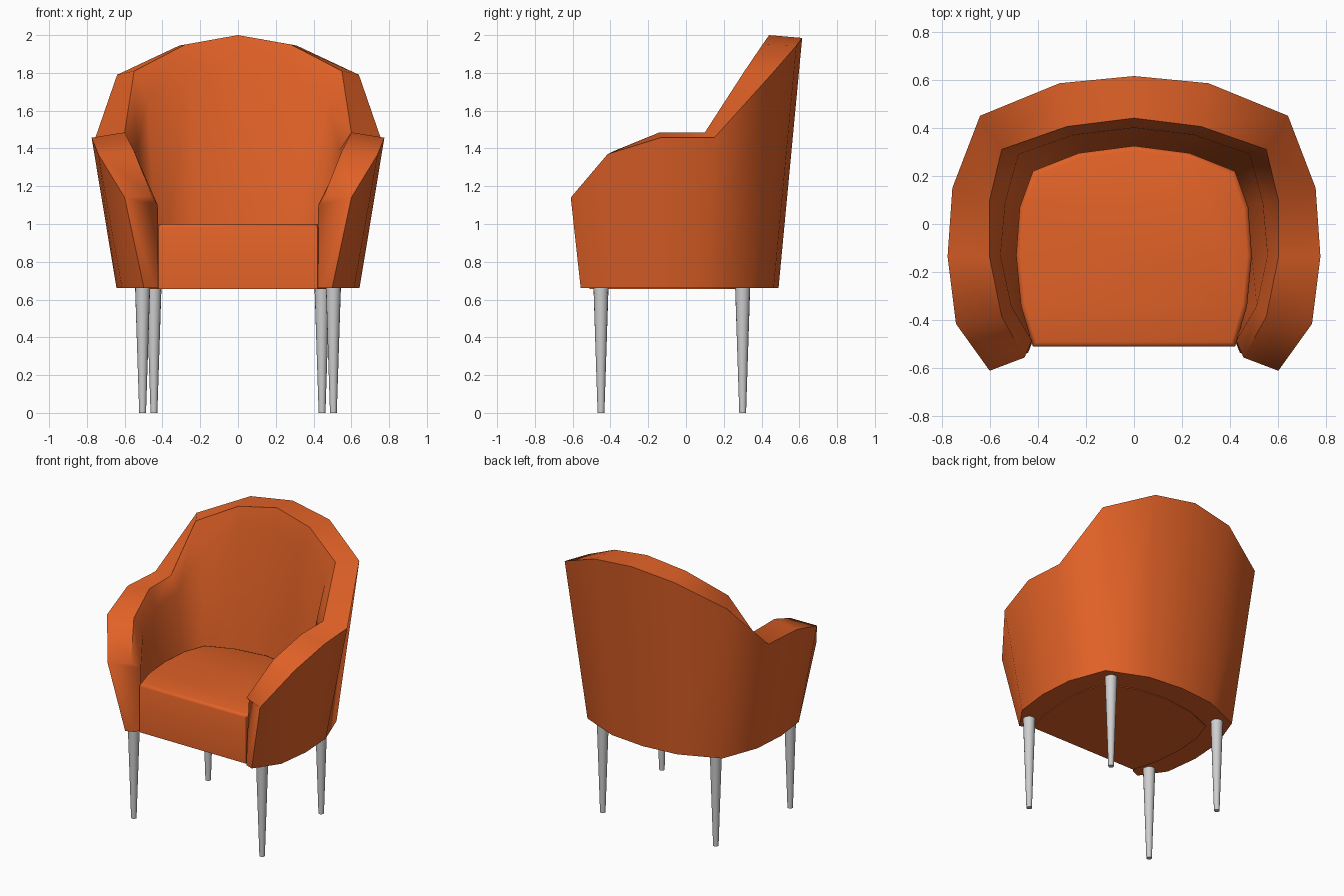
import bpy, bmesh, math

if "Cube" in bpy.data.objects:
    bpy.data.objects.remove(bpy.data.objects["Cube"])


def material(name, rgb):
    m = bpy.data.materials.new(name)
    m.diffuse_color = (*rgb, 1)
    m.use_nodes = True
    m.node_tree.nodes["Principled BSDF"].inputs["Base Color"].default_value = m.diffuse_color
    return m


ORANGE = material("orange_fabric", (0.75, 0.12, 0.02))
GREY = material("grey_metal", (0.62, 0.62, 0.62))


def finish(name, bm, mat, angle):
    bmesh.ops.recalc_face_normals(bm, faces=bm.faces)
    mesh = bpy.data.meshes.new(name)
    bm.to_mesh(mesh)
    bm.free()
    mesh.materials.append(mat)
    ob = bpy.data.objects.new(name, mesh)
    bpy.context.collection.objects.link(ob)
    bpy.ops.object.select_all(action='DESELECT')
    ob.select_set(True)
    bpy.context.view_layer.objects.active = ob
    bpy.ops.object.shade_smooth_by_angle(angle=math.radians(angle))
    return ob


def mirrored(half):
    # right half, front to back centre, then the left half back to the front
    return half + [(-p[0], *p[1:]) for p in reversed(half[:-1])]


BASE = 0.66

# Rings of the wrap-around shell, from the front of the arm to the back centre
outer = [(.60, -.61, 1.14), (.74, -.415, 1.37), (.775, -.135, 1.457), (.755, .15, 1.457),
         (.64, .45, 1.79), (.31, .585, 1.945), (0, .615, 1.985)]
crest = [(.455, -.555, 1.15), (.55, -.385, 1.385), (.60, -.14, 1.485), (.60, .10, 1.485),
         (.55, .31, 1.81), (.28, .405, 1.95), (0, .44, 2.0)]
inner = [(.425, -.485, 1.10), (.51, -.34, 1.27), (.555, -.13, 1.36), (.535, .09, 1.39),
         (.48, .29, 1.65), (.25, .37, 1.80), (0, .40, 1.85)]
floor = [(.42, -.485), (.47, -.34), (.49, -.13), (.475, .07), (.42, .22), (.23, .295), (0, .325)]
foot = [(x * .83, y * .855 - .036, BASE) for x, y, z in outer]

# Shell: arms and back in one piece
bm = bmesh.new()
rings = [[bm.verts.new(p) for p in mirrored(r)]
         for r in (foot, outer, crest, inner, [(x, y, BASE) for x, y in floor])]
for a, b in zip(rings, rings[1:] + rings[:1]):
    for i in range(len(a) - 1):
        bm.faces.new((a[i], a[i + 1], b[i + 1], b[i]))
for end, side in ((0, 1), (-1, -1)):
    v = [r[end] for r in rings]
    tip = bm.verts.new((side * .44, -.535, BASE))
    bm.faces.new(v + [tip])
    bm.faces.new((v[0], tip, v[-1]))
finish("arm_and_back_shell", bm, ORANGE, 62)

# Seat cushion
bm = bmesh.new()
outline = mirrored([(.42, -.51)] + floor[1:])
bottom = bm.faces.new([bm.verts.new((x, y, BASE - .005)) for x, y in outline])
ext = bmesh.ops.extrude_face_region(bm, geom=[bottom], use_keep_orig=True)
top = [v for v in ext['geom'] if isinstance(v, bmesh.types.BMVert)]
bmesh.ops.translate(bm, verts=top, vec=(0, 0, 1.0 - BASE + .005))
rim = [e for e in bm.edges if all(v.co.z > .9 for v in e.verts)]
bmesh.ops.bevel(bm, geom=rim, offset=.02, segments=2, profile=.5, affect='EDGES')
finish("seat", bm, ORANGE, 62)

# Tapered legs
for name, x, y in (("front_leg", .505, -.45), ("back_leg", .445, .30)):
    for side, s in (("right", 1), ("left", -1)):
        bm = bmesh.new()
        bmesh.ops.create_cone(bm, cap_ends=True, segments=16, radius1=.018, radius2=.04,
                              depth=BASE + .01)
        bmesh.ops.translate(bm, verts=bm.verts, vec=(s * x, y, (BASE + .01) / 2))
        finish(f"{name}_{side}", bm, GREY, 40)
